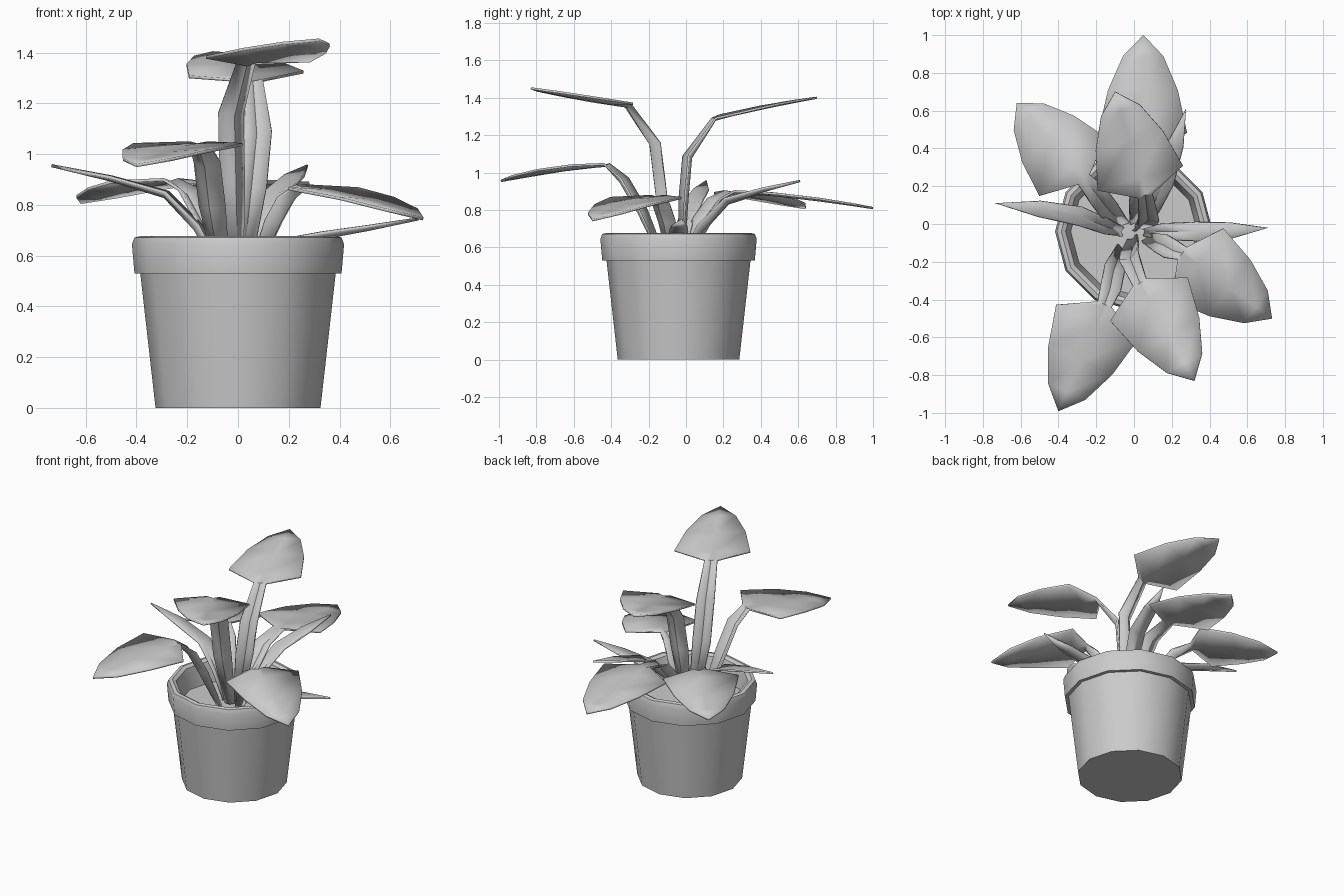
import bpy, math
from mathutils import Vector

if "Cube" in bpy.data.objects:
    bpy.data.objects.remove(bpy.data.objects["Cube"])

CENTRE = Vector((0, -0.04, 0))


def make_object(name, verts, faces, angle):
    mesh = bpy.data.meshes.new(name)
    mesh.from_pydata([tuple(v) for v in verts], [], faces)
    mesh.update()
    obj = bpy.data.objects.new(name, mesh)
    bpy.context.collection.objects.link(obj)
    bpy.ops.object.select_all(action='DESELECT')
    obj.select_set(True)
    bpy.context.view_layer.objects.active = obj
    bpy.ops.object.shade_smooth_by_angle(angle=math.radians(angle))
    return obj


def lathe(name, profile, sides=12):
    verts, faces = [], []
    for r, z in profile:
        for i in range(sides):
            a = 2 * math.pi * i / sides
            verts.append(CENTRE + Vector((r * math.cos(a), r * math.sin(a), z)))
    for k in range(len(profile) - 1):
        for i in range(sides):
            j = (i + 1) % sides
            faces.append((k * sides + i, k * sides + j, (k + 1) * sides + j, (k + 1) * sides + i))
    faces.append(tuple(reversed(range(sides))))
    top = (len(profile) - 1) * sides
    faces.append(tuple(range(top, top + sides)))
    return make_object(name, verts, faces, 40)


def ribbon(name, points, halves, folds, tilt=0.0):
    """Channel-shaped strip along a path, three vertices across, with thickness."""
    pts = [Vector(p) for p in points]
    out = pts[-1] - pts[-3]
    side = Vector((out.y, -out.x, 0)).normalized()
    side.z = tilt
    verts, faces = [], []
    for i, (p, w, f) in enumerate(zip(pts, halves, folds)):
        t = (pts[min(i + 1, len(pts) - 1)] - pts[max(i - 1, 0)]).normalized()
        n = side.cross(t).normalized()
        verts += [p - side * w, p - n * f, p + side * w]
    for i in range(len(pts) - 1):
        a = i * 3
        if i == len(pts) - 2:      # pointed tip
            faces += [(a, a + 1, a + 4), (a + 1, a + 2, a + 4)]
        else:
            faces += [(a, a + 1, a + 4, a + 3), (a + 1, a + 2, a + 5, a + 4)]
    used = verts[:-3] + [pts[-1]]
    last = len(used) - 1
    faces = [tuple(last if v == last + 1 else v for v in f) for f in faces]
    obj = make_object(name, used, faces, 40)
    solid = obj.modifiers.new("thickness", 'SOLIDIFY')
    solid.thickness = 0.012
    solid.offset = 0
    return obj


# Blade outline: fraction of length, half width
BLADE = [(0.17, 0.235), (0.53, 0.185), (0.82, 0.107), (1.0, 0.0)]


def broad_leaf(name, stem, tip, bulge=0.0, tilt=0.0):
    joint, tip = Vector(stem[-1]), Vector(tip)
    pts = [Vector(p) for p in stem]
    for t, _ in BLADE:
        p = joint.lerp(tip, t)
        p.z += bulge * 4 * t * (1 - t)
        pts.append(p)
    halves = [0.03, 0.055, 0.055, 0.04] + [w for _, w in BLADE]
    folds = [0.015, 0.03, 0.03, 0.01, 0.008, 0.008, 0.004, 0]
    ribbon(name, pts, halves, folds, tilt)


def slim_leaf(name, points):
    ribbon(name, points, [0.025, 0.042, 0.05, 0.042, 0], [0.015, 0.025, 0.02, 0.012, 0])


# Pot with rolled rim, hollow down to the soil
lathe("pot", [(0.325, 0), (0.385, 0.53), (0.408, 0.53), (0.418, 0.645), (0.408, 0.672),
              (0.385, 0.677), (0.362, 0.665), (0.352, 0.63), (0.335, 0.53)])

# Broad leaves
broad_leaf("tall_back_leaf", [(0.02, -0.03, 0.54), (0.06, -0.02, 0.87), (0.08, 0.0, 1.09),
                              (0.06, 0.15, 1.29)], (-0.10, 0.70, 1.40), 0.01, 0.04)
broad_leaf("tall_front_leaf", [(-0.01, -0.07, 0.54), (-0.025, -0.13, 0.88), (-0.03, -0.165, 1.16),
                               (0.03, -0.31, 1.36)], (0.32, -0.83, 1.45), 0.0, 0.03)
broad_leaf("front_left_leaf", [(-0.06, -0.12, 0.54), (-0.10, -0.23, 0.80), (-0.12, -0.33, 0.97),
                               (-0.155, -0.425, 1.045)], (-0.40, -0.99, 0.955), 0.015)
broad_leaf("front_right_leaf", [(0.06, -0.07, 0.54), (0.14, -0.10, 0.74), (0.19, -0.13, 0.83),
                                (0.255, -0.155, 0.875)], (0.73, -0.50, 0.745), 0.02)
broad_leaf("back_left_leaf", [(-0.05, -0.01, 0.54), (-0.13, 0.07, 0.75), (-0.19, 0.15, 0.86),
                              (-0.265, 0.235, 0.90)], (-0.62, 0.64, 0.81), 0.01)
broad_leaf("low_back_leaf", [(0.01, 0.0, 0.54), (0.03, 0.10, 0.74), (0.04, 0.21, 0.86),
                             (0.045, 0.38, 0.895)], (0.05, 1.0, 0.81), 0.01)

# Slim young leaves
slim_leaf("left_slim_leaf", [(-0.06, -0.04, 0.54), (-0.15, -0.01, 0.72), (-0.28, 0.04, 0.85),
                             (-0.50, 0.08, 0.91), (-0.735, 0.11, 0.955)])
slim_leaf("right_slim_leaf", [(0.05, -0.04, 0.54), (0.16, -0.04, 0.66), (0.33, -0.04, 0.69),
                              (0.51, -0.035, 0.715), (0.71, -0.02, 0.745)])
slim_leaf("back_slim_leaf", [(0.03, -0.02, 0.54), (0.09, 0.07, 0.71), (0.16, 0.22, 0.86),
                             (0.22, 0.42, 0.915), (0.275, 0.61, 0.955)])
